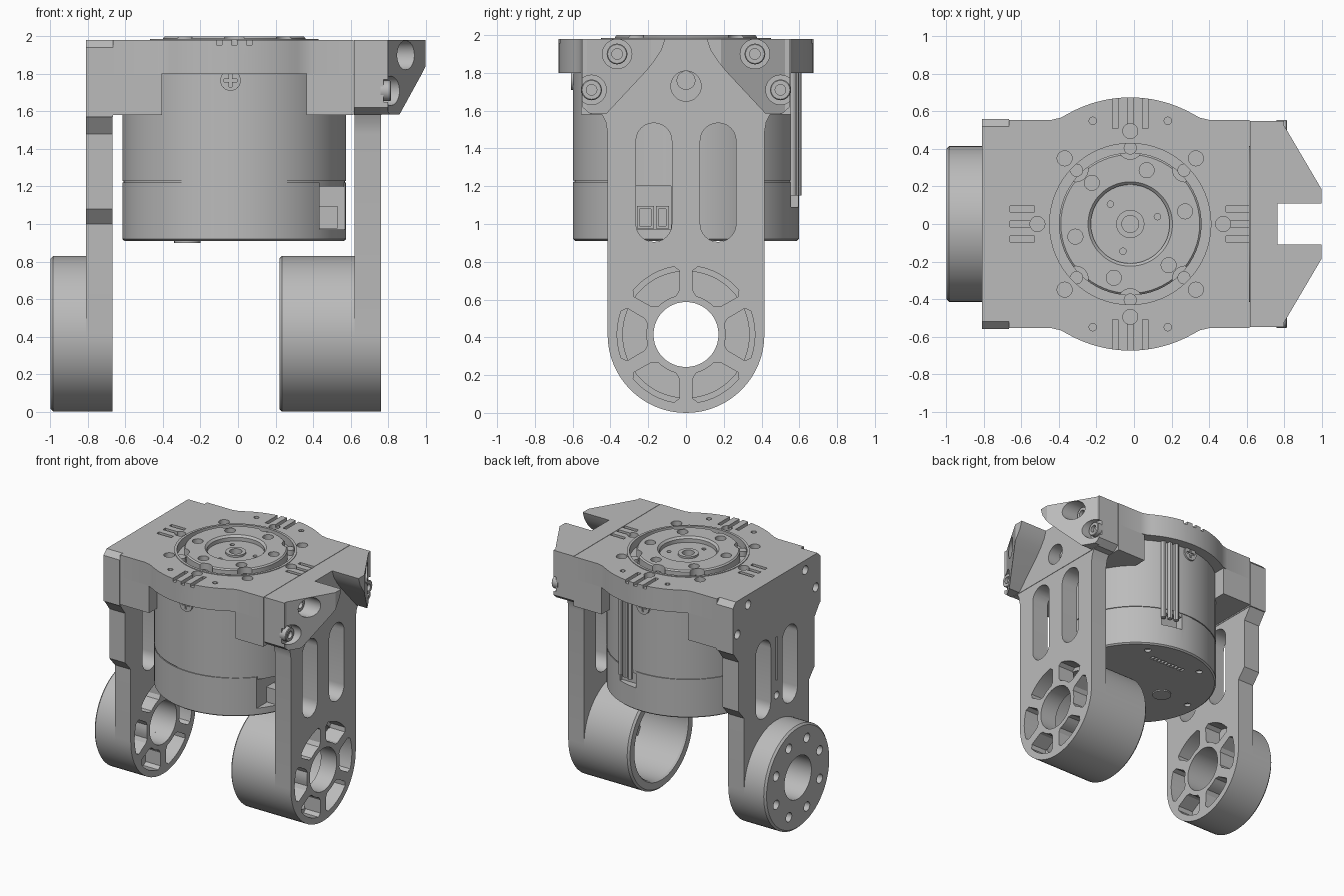
import bpy, bmesh, math
from math import sin, cos, pi, radians

if "Cube" in bpy.data.objects:
    bpy.data.objects.remove(bpy.data.objects["Cube"])

grey = bpy.data.materials.new("machined_grey")
grey.use_nodes = True
grey.diffuse_color = (0.5, 0.5, 0.5, 1)
grey.node_tree.nodes["Principled BSDF"].inputs["Base Color"].default_value = (0.5, 0.5, 0.5, 1)

CX = -0.02     # motor axis
HUB_Z = 0.415  # height of the pivot axis
parts = []


def place(axis, u, v, h):
    """Put a profile point (u, v) at height h along an axis."""
    return {"x": (h, u, v), "y": (u, h, v), "z": (u, v, h)}[axis]


def finish(name, bm):
    bmesh.ops.recalc_face_normals(bm, faces=bm.faces)
    mesh = bpy.data.meshes.new(name)
    bm.to_mesh(mesh)
    bm.free()
    ob = bpy.data.objects.new(name, mesh)
    bpy.context.collection.objects.link(ob)
    mesh.materials.append(grey)
    parts.append(ob)
    return ob


def loft(name, rings, closed=False):
    """Bridge rings of points; cap both ends or close into a torus."""
    bm = bmesh.new()
    loops = [[bm.verts.new(p) for p in ring] for ring in rings]
    n = len(loops[0])
    pairs = list(zip(loops, loops[1:])) + ([(loops[-1], loops[0])] if closed else [])
    for a, b in pairs:
        for i in range(n):
            bm.faces.new((a[i], a[(i + 1) % n], b[(i + 1) % n], b[i]))
    if not closed:
        bm.faces.new(loops[0])
        bm.faces.new(loops[-1])
    return finish(name, bm)


def prism(name, pts, axis, a, b):
    return loft(name, [[place(axis, u, v, h) for u, v in pts] for h in (a, b)])


def lathe(name, profile, axis, c, closed=False, n=64):
    return loft(name, [[place(axis, c[0] + r * cos(2 * pi * i / n), c[1] + r * sin(2 * pi * i / n), h)
                        for i in range(n)] for r, h in profile], closed)


def cyl(name, r, axis, c, a, b, n=24):
    return lathe(name, [(r, a), (r, b)], axis, c, n=n)


def box(name, x0, x1, y0, y1, z0, z1):
    return prism(name, [(x0, y0), (x1, y0), (x1, y1), (x0, y1)], "z", z0, z1)


def arc(c, r, a0, a1, n):
    return [(c[0] + r * cos(radians(a0 + (a1 - a0) * i / n)),
             c[1] + r * sin(radians(a0 + (a1 - a0) * i / n))) for i in range(n + 1)]


def polar(r, deg, c=(CX, 0)):
    return arc(c, r, deg, deg, 1)[0]


def cut(target, cutters):
    """Subtract cutters for good, then remove them."""
    for c in cutters:
        m = target.modifiers.new("cut", "BOOLEAN")
        m.operation, m.solver, m.object = "DIFFERENCE", "EXACT", c
        c.hide_render = True
    bpy.context.view_layer.update()
    mesh = bpy.data.meshes.new_from_object(target.evaluated_get(bpy.context.evaluated_depsgraph_get()))
    target.modifiers.clear()
    target.data = mesh
    for c in cutters:
        parts.remove(c)
        bpy.data.objects.remove(c)


def mirrored(half):
    """Complete an outline by reflecting it in its first coordinate."""
    return half + [(-u, v) for u, v in reversed(half)]


# Motor: upper can, seam, lower cover
can = lathe("motor_can", [(0.59, 1.2), (0.59, 1.23), (0.597, 1.23), (0.597, 1.82), (0.44, 1.82), (0.44, 1.92)], "z", (CX, 0))
cover = lathe("motor_cover", [(0.585, 0.91), (0.597, 0.92), (0.597, 1.222), (0.55, 1.222)], "z", (CX, 0))
cut(cover, [box("notch", 0.435, 0.7, -0.6, -0.08, 0.97, 1.3)]
    + [box("wire_notch", 0.03, 0.2, 0.53, 0.7, 1.09, 1.3)]
    + [box("pin_slot", x * 0.032 - 0.165, x * 0.032 - 0.147, 0.35, 0.39, 0.9, 0.93) for x in range(10)]
    + [cyl("hole", 0.025, "z", polar(0.5, a), 0.9, 0.93, 16) for a in range(0, 360, 60)])
for y0, y1 in ((-0.26, -0.17), (-0.16, -0.09)):
    socket = box("connector_socket", 0.43, 0.53, y0, y1, 0.975, 1.095)
    cut(socket, [box("opening", 0.5, 0.6, y0 + 0.015, y1 - 0.015, 0.99, 1.08)])
cyl("bottom_boss", 0.07, "z", (-0.27, 0), 0.9, 0.92)
for a in (70, 75, 80):
    cyl("cable", 0.02, "z", polar(0.6, a), 1.15, 1.82, 12)
for side in (-1, 1):
    screw = cyl("can_screw", 0.055, "y", (-0.04, 1.765), side * 0.55, side * 0.61)
    cut(screw, [box("slot", -0.075, -0.005, side * 0.6, side * 0.7, 1.757, 1.773),
                box("slot", -0.048, -0.032, side * 0.6, side * 0.7, 1.73, 1.8)])

# Output rotor with scalloped rim and stepped centre
rotor = lathe("rotor", [(0.38, 1.88), (0.38, 1.99), (0.37, 2.0), (0.225, 2.0), (0.21, 1.985), (0.21, 1.955),
                        (0.075, 1.955), (0.075, 1.97), (0.045, 1.97), (0.045, 1.92)], "z", (CX, 0))
scallops = (45, 90, 135, 225, 270, 315)
cut(rotor, [cyl("scallop", 0.065, "z", polar(0.41, a), 1.93, 2.1) for a in scallops]
    + [cyl("hole", 0.04, "z", polar(0.3, a), 1.94, 2.1) for a in range(13, 360, 60)]
    + [cyl("pin", 0.017, "z", polar(0.15, a), 1.93, 2.1, 12) for a in (15, 135, 255)])
for a in scallops:
    cyl("rotor_screw", 0.035, "z", polar(0.405, a), 1.9, 1.96, 16)

# Top plate: round bulges front and back, open bore, holes and grooves
half = [(0.615, 0.555), (0.4, 0.555), (0.35, 0.567)] + arc((CX, 0), 0.675, 60, 120, 20) \
    + [(-0.39, 0.567), (-0.44, 0.555), (-0.665, 0.555)]
plate = prism("top_plate", half + [(x, -y) for x, y in reversed(half)], "z", 1.8, 1.98)
cut(plate, [cyl("bore", 0.45, "z", (CX, 0), 1.7, 2.1, 64)]
    + [cyl("hole", 0.04, "z", polar(0.495, a), 1.88, 2.1) for a in range(0, 360, 45)]
    + [cyl("hole", 0.02, "z", (x, y), 1.9, 2.1, 12) for x in (-0.22, 0.18) for y in (-0.55, 0.55)]
    + [box("groove", x - 0.015, x + 0.015, y, y + 0.18, 1.955, 2.1)
       for x in (-0.1, -0.02, 0.06) for y in (-0.69, 0.51)]
    + [box("groove", x, x + 0.13, y - 0.015, y + 0.015, 1.955, 2.1)
       for x in (-0.66, 0.49) for y in (-0.08, 0, 0.08)])
lathe("bore_rim", [(0.45, 1.9), (0.45, 1.985), (0.43, 1.985), (0.43, 1.9)], "z", (CX, 0), True)
for x0, x1 in ((-0.665, -0.405), (0.365, 0.615)):
    skirt = box("plate_skirt", x0, x1, -0.555, 0.555, 1.58, 1.8)
    cut(skirt, [cyl("clearance", 0.59, "z", (CX, 0), 1.5, 1.79, 64)])


def pockets(x0, x1):
    """Six rounded wedge pockets round the pivot."""
    out = []
    for a in range(0, 360, 60):
        c = (0, HUB_Z)
        pts = arc(c, 0.21, a - 15, a + 15, 4) + arc(c, 0.235, a + 21, a + 21, 1)[:1] \
            + arc(c, 0.34, a + 24, a + 24, 1)[:1] + arc(c, 0.365, a + 20, a - 20, 6) \
            + arc(c, 0.34, a - 24, a - 24, 1)[:1] + arc(c, 0.235, a - 21, a - 21, 1)[:1]
        out.append(prism("pocket", pts, "x", x0, x1))
    return out


def leg_cutters(x0, x1):
    slots = [prism("slot", arc((y, 1.44), 0.095, 0, 180, 12) + arc((y, 1.0), 0.095, 180, 360, 12), "x", x0, x1)
             for y in (-0.17, 0.17)]
    return slots + pockets(x0, x1) + [cyl("pivot_bore", 0.172, "x", (0, HUB_Z), x0, x1, 48)]


SCREWS = [(s * y, z) for s in (-1, 1) for y, z in ((0.365, 1.9), (0.5, 1.71))]
foot = arc((0, HUB_Z), 0.415, -90, 0, 16)[1:]
bottom = [(0, 0)]

# Left leg with its wide hollow hub
flare = foot + [(0.415, 1.48), (0.425, 1.54), (0.455, 1.6)]
leg = prism("left_leg", bottom + mirrored(flare), "x", 0.62, 0.762)
cut(leg, leg_cutters(0.5, 0.9))
lathe("left_hub", [(0.415, 0.63), (0.415, 0.235), (0.4, 0.22), (0.345, 0.22), (0.335, 0.235), (0.335, 0.63)],
      "x", (0, HUB_Z), True)

# Left leg head and its pair of screw horns
head = prism("left_leg_head", mirrored([(0.5, 1.58), (0.55, 1.62), (0.55, 1.98)]), "x", 0.618, 0.765)
cut(head, [cyl("hole", 0.08, "x", (0, 1.73), 0.66, 0.9, 32)])
cyl("head_screw", 0.05, "x", (0, 1.76), 0.62, 0.68)
for s in (-1, 1):
    horn = prism("screw_horn", [(s * y, z) for y, z in ((0.11, 1.98), (0.13, 1.92), (0.17, 1.86), (0.21, 1.81),
                 (0.42, 1.585), (0.51, 1.585), (0.55, 1.62), (0.55, 1.98))], "x", 0.76, 1.0)
    cut(horn, [prism("taper", [(0.8, s * 0.8), (0.8, s * 0.525), (1.0, s * 0.185), (1.2, s * -0.155), (1.2, s * 0.8)],
                     "z", 1.4, 2.2)]
        + [cyl("bore", 0.078, "x", p, 0.775, 1.2, 32) for p in SCREWS if p[0] * s > 0])
for p in SCREWS:
    lathe("horn_screw", [(0.055, 0.76), (0.055, 0.81), (0.05, 0.815), (0.028, 0.815), (0.028, 0.79)], "x", p, n=24)

# Right leg, stepped in width, with end plate and outer hub
steps = foot + [(0.415, 1.0), (0.485, 1.08), (0.485, 1.48), (0.555, 1.575)]
leg = prism("right_leg", bottom + mirrored(steps), "x", -0.81, -0.668)
cut(leg, leg_cutters(-0.9, -0.6)
    + [box("groove", -0.9, -0.79, -0.008, 0.008, 1.15, 1.5), cyl("hole", 0.03, "x", (0, 1.03), -0.9, -0.6)])
end = prism("right_end_plate", mirrored([(0.56, 1.57), (0.56, 1.94), (0.52, 1.98)]), "x", -0.81, -0.665)
cut(end, [cyl("hole", 0.035, "x", p, -0.9, -0.74) for p in SCREWS]
    + [prism("chamfer", [(-0.9, s * 0.51), (-0.76, s * 0.59), (-0.9, s * 0.6)], "z", 1.5, 2.1) for s in (-1, 1)])
hub = lathe("right_hub", [(0.415, -0.8), (0.415, -0.985), (0.4, -1.0), (0.172, -1.0), (0.172, -0.8)],
            "x", (0, HUB_Z), True)
cut(hub, [cyl("hole", 0.037, "x", polar(0.3, a + 22.5, (0, HUB_Z)), -1.1, -0.9) for a in range(0, 360, 45)])

# Smooth round walls, keep machined edges crisp
for ob in bpy.context.view_layer.objects:
    ob.select_set(ob in parts)
bpy.context.view_layer.objects.active = parts[0]
bpy.ops.object.shade_smooth_by_angle(angle=radians(30))
